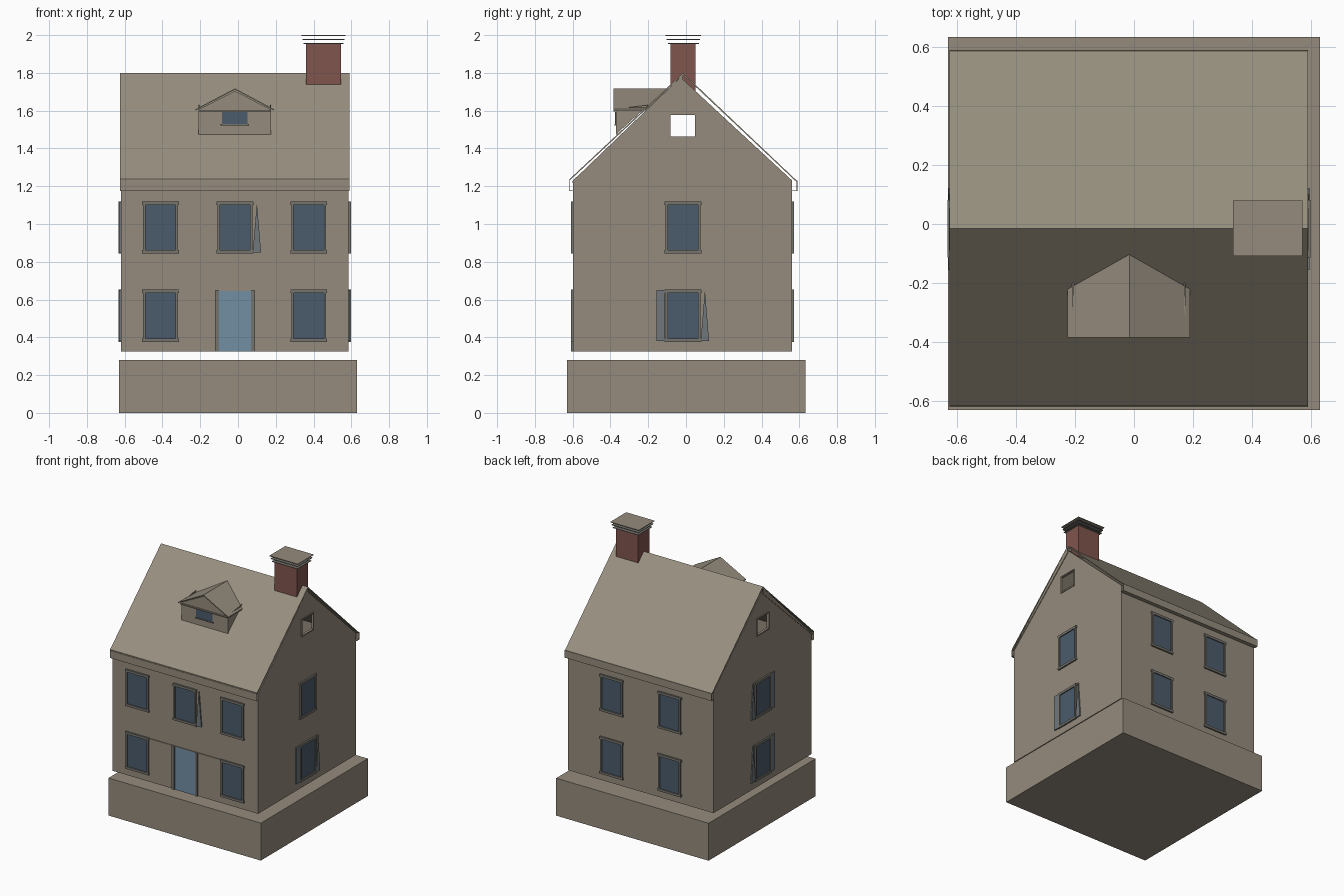
import bpy
import bmesh

cube = bpy.data.objects.get("Cube")
if cube:
    bpy.data.objects.remove(cube, do_unlink=True)


def material(name, r, g, b):
    m = bpy.data.materials.new(name)
    m.use_nodes = True
    m.diffuse_color = (r, g, b, 1)
    m.node_tree.nodes["Principled BSDF"].inputs["Base Color"].default_value = (r, g, b, 1)
    return m


WALL = material("warm grey wall", .30, .26, .205)
ROOF = material("roof shingle", .315, .28, .215)
TRIM = material("grey trim", .18, .175, .155)
SHUTTER = material("blue grey shutter", .16, .185, .20)
GLASS = material("dark blue glass", .07, .105, .15)
DOOR = material("light blue door", .17, .275, .37)
BRICK = material("red brick", .22, .09, .075)


def finish(name, bm, mat):
    bmesh.ops.recalc_face_normals(bm, faces=bm.faces)
    mesh = bpy.data.meshes.new(name)
    bm.to_mesh(mesh)
    bm.free()
    mesh.materials.append(mat)
    ob = bpy.data.objects.new(name, mesh)
    bpy.context.scene.collection.objects.link(ob)
    return ob


def add_prism(bm, bottom, top):
    a = [bm.verts.new(p) for p in bottom]
    b = [bm.verts.new(p) for p in top]
    bm.faces.new(a)
    bm.faces.new(b)
    for i in range(len(a)):
        j = (i + 1) % len(a)
        bm.faces.new((a[i], a[j], b[j], b[i]))


def prism(name, pts, lo, hi, mat, axis="x"):
    """Extrude a (y, z) profile along x, or an (x, z) profile along y."""
    def place(d):
        return [(d, p, z) if axis == "x" else (p, d, z) for p, z in pts]
    bm = bmesh.new()
    add_prism(bm, place(lo), place(hi))
    return finish(name, bm, mat)


def box(name, x, y, z, mat):
    return prism(name, [(y[0], z[0]), (y[1], z[0]), (y[1], z[1]), (y[0], z[1])], x[0], x[1], mat)


# House extents: walls, middle lines, heights
X0, X1, Y0, Y1 = -.62, .585, -.598, .56
MID = -.016
BASE, EAVE, PEAK = .325, 1.232, 1.765
SIDES = {"front": ("y", Y0, -1), "back": ("y", Y1, 1), "left": ("x", X1, 1), "right": ("x", X0, -1)}


def on_wall(name, side, shapes, depth, mat):
    """Plates on a wall, each an outline of (along wall, height)."""
    axis, at, out = SIDES[side]
    bm = bmesh.new()
    for pts in shapes:
        ends = []
        for d in (at - out * .002, at + out * depth):
            ends.append([(u, d, z) if axis == "y" else (d, u, z) for u, z in pts])
        add_prism(bm, *ends)
    return finish(name, bm, mat)


def rect(u0, u1, z0, z1):
    return [(u0, z0), (u1, z0), (u1, z1), (u0, z1)]


def window(side, level, u, z0, z1):
    name = f"{side}_{level}_window"
    on_wall(name + "_glass", side, [rect(u - .08, u + .08, z0, z1)], .004, GLASS)
    on_wall(name + "_frame", side, [
        rect(u - .097, u + .097, z0 - .017, z0),
        rect(u - .097, u + .097, z1, z1 + .018),
        rect(u - .092, u - .08, z0, z1),
        rect(u + .08, u + .092, z0, z1)], .012, TRIM)


def leaning_shutter(name, side, u, z0, z1):
    on_wall(name, side, [[(u - .022, z0), (u + .022, z0), (u, z1)]], .009, SHUTTER)


# Plinth
box("plinth", (-.63, .63), (-.63, .633), (0, .28), WALL)


# Hollow walls with an attic opening through both gables
def pentagon(inset):
    return [(Y0 + inset, BASE + inset), (Y1 - inset, BASE + inset), (Y1 - inset, EAVE - inset),
            (MID, PEAK - 1.4 * inset), (Y0 + inset, EAVE - inset)]


walls = prism("house_walls", pentagon(0), X0, X1, WALL)
room = prism("room_cutter", pentagon(.012), X0 + .012, X1 - .012, WALL)
attic = box("attic_cutter", (-1, 1), (-.083, .048), (1.462, 1.577), WALL)
for cutter in (room, attic):
    mod = walls.modifiers.new(cutter.name, "BOOLEAN")
    mod.operation = "DIFFERENCE"
    mod.solver = "EXACT"
    mod.object = cutter
    cutter.hide_render = True
    cutter.hide_viewport = True
    cutter.display_type = "WIRE"

# Attic opening surrounds
for side in ("left", "right"):
    on_wall(side + "_attic_frame", side, [
        rect(-.09, .055, 1.452, 1.462), rect(-.09, .055, 1.577, 1.585),
        rect(-.09, -.083, 1.462, 1.577), rect(.048, .055, 1.462, 1.577)], .006, WALL)

# Windows
ROWS = {"lower": (.393, .635), "upper": (.862, 1.10)}
for level, (z0, z1) in ROWS.items():
    columns = [("front", -.41), ("front", .375), ("back", .22), ("back", -.26),
               ("left", MID), ("right", MID)]
    if level == "upper":
        columns.append(("front", MID))
    for side, u in columns:
        window(side, level, u, z0, z1)
    # Side shutters
    on_wall(f"right_{level}_shutter", "right", [rect(-.155, -.11, z0 - .012, z1 + .015)], .009, SHUTTER)
    leaning_shutter(f"right_{level}_leaning_shutter", "right", .10, z0 - .012, z1 + .015)
on_wall("left_lower_shutter", "left", [rect(-.155, -.11, .38, .65)], .009, SHUTTER)
leaning_shutter("left_lower_leaning_shutter", "left", .10, .38, .65)
leaning_shutter("front_leaning_shutter", "front", .10, .85, 1.11)

# Front door, its surround and the thin course beside it
on_wall("front_door", "front", [rect(-.10, .07, BASE, .645)], .005, DOOR)
on_wall("door_frame", "front", [rect(-.122, -.10, BASE, .65), rect(.07, .09, BASE, .65)], .012, TRIM)
on_wall("door_course", "front", [rect(-.32, .28, .645, .65)], .006, WALL)

# Roof sheet
prism("main_roof", [(-.617, 1.237), (MID, 1.80), (.588, 1.228), (.588, 1.22),
                    (MID, 1.79), (-.617, 1.229)], -.625, .59, ROOF)

# Gable rake boards
for name, x in (("left_rake_board", X1), ("right_rake_board", X0 - .005)):
    prism(name, [(-.606, 1.222), (MID, 1.79), (MID, 1.745), (-.598, 1.218)], x, x + .005, WALL)

# Eave boards and their undersides
for name, wall, edge in (("front_eave", Y0, -.62), ("back_eave", Y1, .59)):
    step = .004 if edge < 0 else -.004
    box(name + "_board", (-.625, .59), sorted((edge, edge + step)), (1.175, 1.23), WALL)
    box(name + "_underside", (-.625, .59), sorted((edge, wall)), (1.175, 1.178), WALL)

# Dormer
DX0, DX1 = -.21, .175
prism("dormer_front", [(DX0, 1.475), (DX1, 1.475), (DX1, 1.605), (MID, 1.705), (DX0, 1.605)],
      -.37, -.362, WALL, "y")
for name, x in (("dormer_right_cheek", DX0), ("dormer_left_cheek", DX1 - .006)):
    prism(name, [(-.37, 1.475), (-.19, 1.635), (-.20, 1.615), (-.37, 1.61)][:1]
          + [(-.20, 1.63), (-.37, 1.61)], x, x + .006, WALL)
box("dormer_window", (-.085, .05), (-.375, -.365), (1.53, 1.593), GLASS)
box("dormer_sill", (-.092, .057), (-.378, -.365), (1.522, 1.53), TRIM)
box("dormer_lintel", (-.21, .175), (-.383, -.365), (1.595, 1.602), WALL)

# Dormer roof slopes, running back into the main roof
for name, x in (("dormer_right_slope", -.225), ("dormer_left_slope", .19)):
    bm = bmesh.new()
    top = [(x, -.385, 1.608), (MID, -.385, 1.718), (MID, -.09, 1.718), (x, -.205, 1.608)]
    add_prism(bm, [(p, q, z - .007) for p, q, z in top], top)
    finish(name, bm, WALL)

# Chimney with stacked cap plates
box("chimney", (.36, .545), (-.083, .05), (1.68, 1.953), BRICK)
for i, (z, shrink) in enumerate(((1.953, .012), (1.975, .006), (1.996, 0))):
    box(f"chimney_cap_{i + 1}", (.335 + shrink, .57 - shrink), (-.108 + shrink, .08 - shrink),
        (z, z + .004), WALL if shrink == 0 else TRIM)
